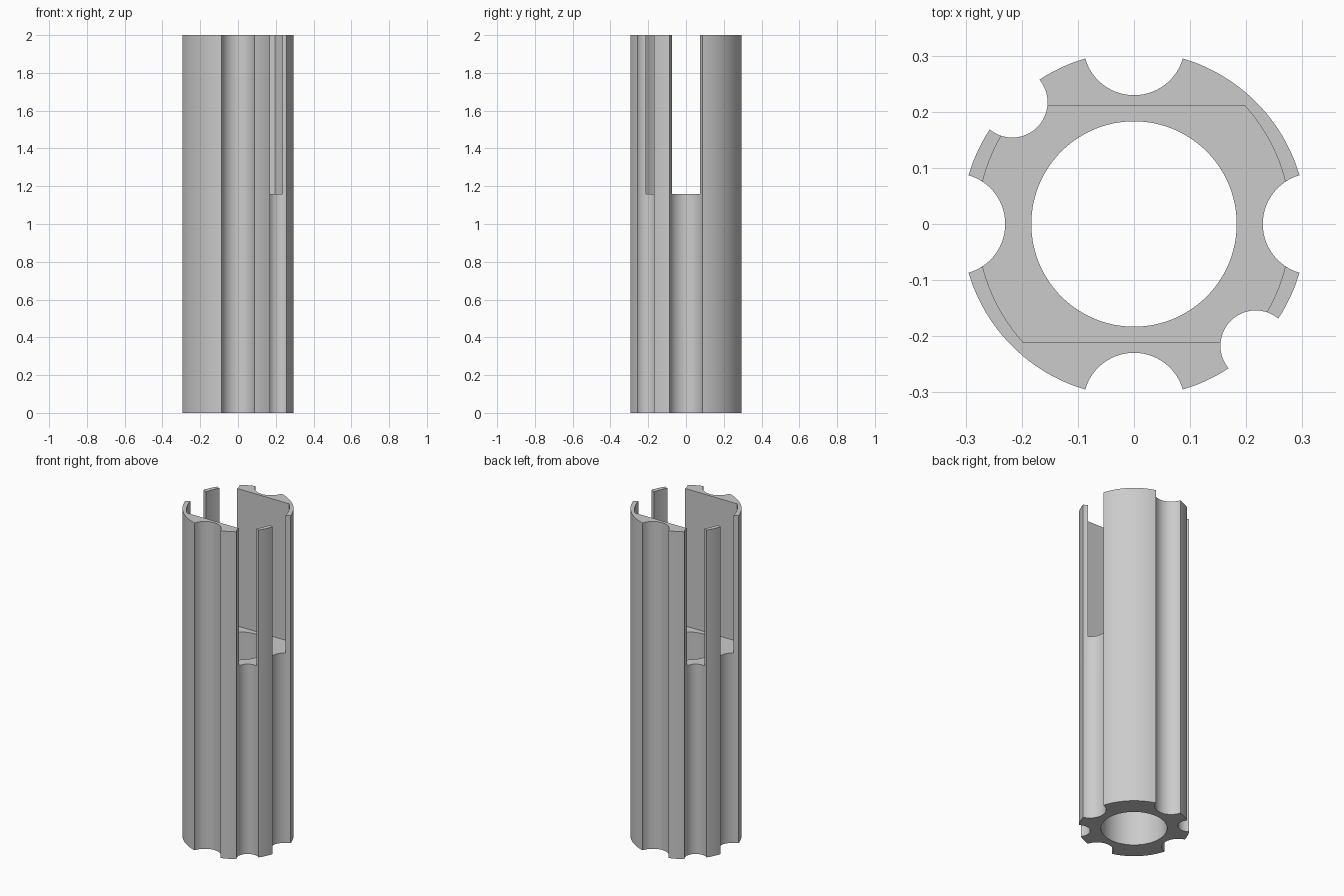
import bpy
import bmesh
from math import sin, cos, pi, atan2, radians

HEIGHT = 2.0
POCKET_FLOOR = 1.16

cube = bpy.data.objects.get("Cube")
if cube:
    bpy.data.objects.remove(cube, do_unlink=True)

grey = bpy.data.materials.new("plain grey")
grey.use_nodes = True
colour = (0.6, 0.6, 0.6, 1.0)
grey.diffuse_color = colour
grey.node_tree.nodes["Principled BSDF"].inputs["Base Color"].default_value = colour


def arc(cx, cy, r, start, end, steps):
    """Points along an arc, both ends included."""
    angles = [start + (end - start) * i / steps for i in range(steps + 1)]
    return [(cx + r * cos(a), cy + r * sin(a)) for a in angles]


def circle(cx, cy, r, steps):
    return arc(cx, cy, r, 0, 2 * pi, steps)[:-1]


def extrude(name, outline, bottom, top):
    """Solid prism from a counter-clockwise outline."""
    bm = bmesh.new()
    face = bm.faces.new([bm.verts.new((x, y, bottom)) for x, y in outline])
    result = bmesh.ops.extrude_face_region(bm, geom=[face])
    verts = [g for g in result["geom"] if isinstance(g, bmesh.types.BMVert)]
    bmesh.ops.translate(bm, verts=verts, vec=(0, 0, top - bottom))
    bmesh.ops.recalc_face_normals(bm, faces=bm.faces)
    mesh = bpy.data.meshes.new(name)
    bm.to_mesh(mesh)
    bm.free()
    mesh.materials.append(grey)
    obj = bpy.data.objects.new(name, mesh)
    bpy.context.scene.collection.objects.link(obj)
    return obj


def cut(target, outline, bottom=-0.1, top=HEIGHT + 0.1):
    """Subtract a prism from the target."""
    cutter = extrude("cutter", outline, bottom, top)
    cutter.hide_render = True
    mod = target.modifiers.new("cut", "BOOLEAN")
    mod.operation = "DIFFERENCE"
    mod.solver = "EXACT"
    mod.object = cutter
    bpy.context.view_layer.objects.active = target
    bpy.ops.object.modifier_apply(modifier=mod.name)
    bpy.data.objects.remove(cutter, do_unlink=True)


# Round body with a central bore
body = extrude("slotted_tube_body", circle(0, 0, 0.3075, 128), 0, HEIGHT)
cut(body, circle(0, 0, 0.183, 96))

# Four large flutes on the axes
for i in range(4):
    a = i * pi / 2
    cut(body, circle(0.32 * cos(a), 0.32 * sin(a), 0.0905, 64))

# Two small flutes on one diagonal
for side in (-1, 1):
    cut(body, circle(0.217 * side, -0.217 * side, 0.063, 48))

# Upper pocket: two flat walls and two shallow curved walls
offset, radius, half_depth = 0.034, 0.313, 0.211
spread = atan2(half_depth, (radius ** 2 - half_depth ** 2) ** 0.5)
pocket = (arc(-offset, 0, radius, -spread, spread, 32)
          + arc(offset, 0, radius, pi - spread, pi + spread, 32))
cut(body, pocket, bottom=POCKET_FLOOR)

# Smooth walls with crisp edges
bpy.ops.object.select_all(action="DESELECT")
body.select_set(True)
bpy.context.view_layer.objects.active = body
bpy.ops.object.shade_smooth_by_angle(angle=radians(30))
